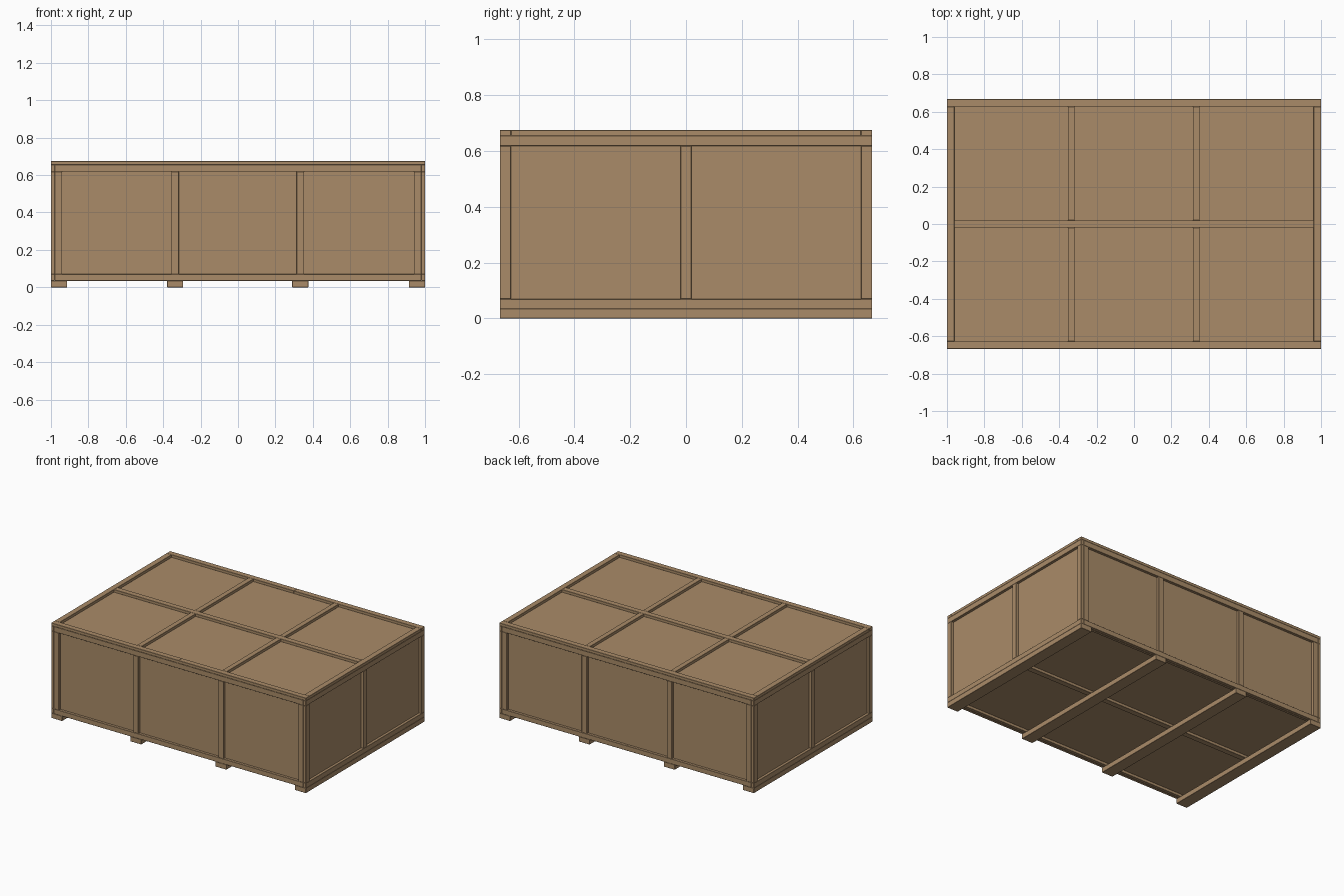
import bpy

if "Cube" in bpy.data.objects:
    bpy.data.objects.remove(bpy.data.objects["Cube"])

X, Y, TOP, BASE = 1.0, 0.667, 0.675, 0.035
T = 0.02             # batten thickness
W = 0.04             # batten width
P = 0.012            # plywood thickness
LID = TOP - T        # underside of the lid battens
FLOOR = BASE + T     # underside of the floor panel
RAIL_B, RAIL_T = 0.07, 0.618
POSTS = (-0.336, 0.333)

wood = bpy.data.materials.new("wood")
wood.diffuse_color = (0.40, 0.26, 0.14, 1)
wood.use_nodes = True
wood.node_tree.nodes["Principled BSDF"].inputs["Base Color"].default_value = wood.diffuse_color


def box(name, x, y, z, bevel=0.0012):
    """Axis-aligned board from three (min, max) ranges."""
    bpy.ops.mesh.primitive_cube_add(size=1)
    o = bpy.context.object
    o.name = name
    o.location = [(a + b) / 2 for a, b in (x, y, z)]
    o.scale = [abs(b - a) for a, b in (x, y, z)]
    bpy.ops.object.transform_apply(location=False, rotation=False, scale=True)
    o.data.materials.append(wood)
    if bevel:
        m = o.modifiers.new("edge", 'BEVEL')
        m.width, m.segments = bevel, 1
    return o


def span(s, a, b):
    return tuple(sorted((s * a, s * b)))


# Plywood skins
for s, n in ((-1, "front"), (1, "back")):
    box(n + "_panel", (-X + T, X - T), span(s, Y - T - P, Y - T), (FLOOR, LID), 0)
for s, n in ((-1, "left"), (1, "right")):
    box(n + "_panel", span(s, X - T - P, X - T), (-Y + T + P, Y - T - P), (FLOOR, LID), 0)
box("lid_panel", (-X + T, X - T), (-Y + T, Y - T), (LID - P, LID + 0.001), 0)
box("floor_panel", (-X + T, X - T), (-Y + T, Y - T), (FLOOR, FLOOR + P), 0)

# Front and back frames, rails joined at the middle
for s, n in ((-1, "front"), (1, "back")):
    y = span(s, Y - T, Y)
    for h, x in (("left", (-X + T, 0)), ("right", (0, X - T))):
        box(f"{n}_bottom_rail_{h}", x, y, (BASE, RAIL_B))
        box(f"{n}_top_rail_{h}", x, y, (RAIL_T, LID))
    for side in (-1, 1):
        box(n + "_corner_post", span(side, X - T - W, X - T), y, (RAIL_B, RAIL_T))
    for px in POSTS:
        box(n + "_post", (px - W / 2, px + W / 2), y, (RAIL_B, RAIL_T))

# End frames
for s, n in ((-1, "left"), (1, "right")):
    x = span(s, X - T, X)
    box(n + "_bottom_rail", x, (-Y, Y), (BASE, RAIL_B))
    box(n + "_top_rail", x, (-Y, Y), (RAIL_T, LID))
    for side in (-1, 1):
        box(n + "_corner_post", x, span(side, Y - W, Y), (RAIL_B, RAIL_T))
    box(n + "_post", x, (-W / 2, W / 2), (RAIL_B, RAIL_T))

# Lid battens
z = (LID, TOP)
for s in (-1, 1):
    for h in (-1, 1):
        box("lid_long_rail", span(h, 0, X), span(s, Y - W, Y), z)
    box("lid_end_rail", span(s, X - W, X), (-Y + W, Y - W), z)
    for px in POSTS:
        box("lid_cross_batten", (px - 0.018, px + 0.018), span(s, W / 2, Y - W), z)
box("lid_centre_batten", (-X + W, X - W), (-W / 2, W / 2), z)

# Floor battens under the panel
z = (BASE, FLOOR)
for s in (-1, 1):
    box("floor_long_rail", (-X + T, X - T), span(s, Y - W, Y - T), z)
    box("floor_end_rail", span(s, X - W, X - T), (-Y + W, Y - W), z)
    for px in POSTS:
        box("floor_cross_batten", (px - W / 2, px + W / 2), span(s, W / 2, Y - W), z)
box("floor_centre_batten", (-X + W, X - W), (-W / 2, W / 2), z)

# Skids
for cx in (-0.957, POSTS[0], POSTS[1], 0.957):
    box("skid", (cx - 0.043, cx + 0.043), (-Y, Y), (0, BASE))
